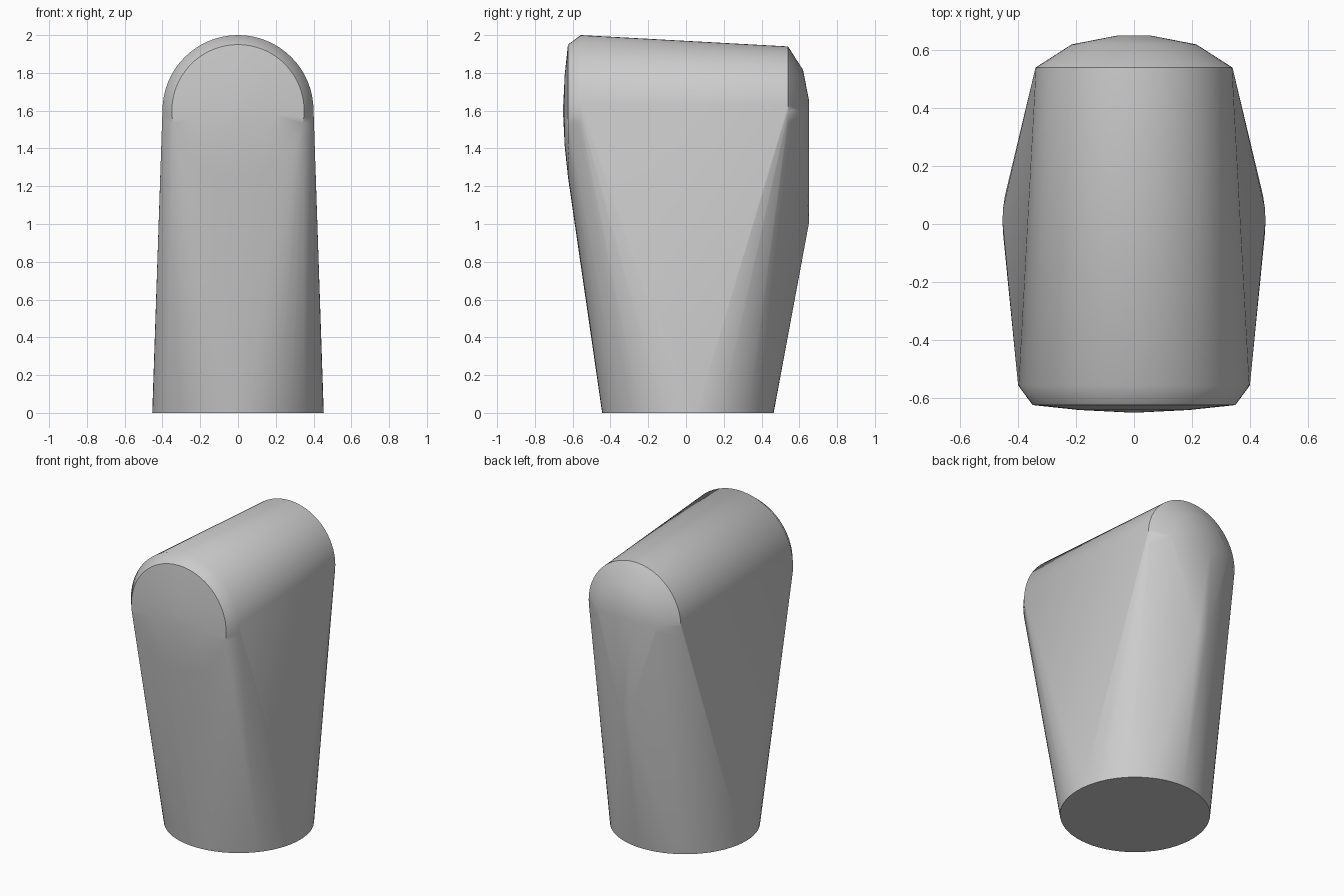
import bpy, bmesh, math

if "Cube" in bpy.data.objects:
    bpy.data.objects.remove(bpy.data.objects["Cube"], do_unlink=True)

SIDES = 64
HEAD_Z = 1.6


def circle(radius):
    for i in range(SIDES):
        a = 2 * math.pi * i / SIDES
        yield radius * math.cos(a), radius * math.sin(a)


bm = bmesh.new()

# Round foot
for u, v in circle(0.454):
    bm.verts.new((u, 0.01 + v, 0))

# Tapered head lying along y, domed at both ends: (y, radius)
head = [(-0.65, 0.03), (-0.642, 0.19), (-0.625, 0.35), (-0.557, 0.4),
        (0.54, 0.34), (0.62, 0.215), (0.65, 0.06)]
for y, radius in head:
    for u, v in circle(radius):
        bm.verts.new((u, y, HEAD_Z + v))

# Lower tip of the back ridge
for x in (-0.035, 0.035):
    bm.verts.new((x, 0.65, 1.0))

# Skin all parts with one convex shell
hull = bmesh.ops.convex_hull(bm, input=bm.verts[:])
loose = {g for g in hull["geom_interior"] + hull["geom_unused"]
         if isinstance(g, bmesh.types.BMVert)}
bmesh.ops.delete(bm, geom=list(loose), context="VERTS")
bmesh.ops.dissolve_limit(bm, angle_limit=math.radians(0.5),
                         verts=bm.verts[:], edges=bm.edges[:])
bmesh.ops.recalc_face_normals(bm, faces=bm.faces[:])

mesh = bpy.data.meshes.new("tapered_body")
bm.to_mesh(mesh)
bm.free()
body = bpy.data.objects.new("tapered_body", mesh)
bpy.context.collection.objects.link(body)

# Plain grey finish
grey = bpy.data.materials.new("plain_grey")
grey.use_nodes = True
colour = (0.6, 0.6, 0.6, 1)
grey.diffuse_color = colour
grey.node_tree.nodes["Principled BSDF"].inputs["Base Color"].default_value = colour
mesh.materials.append(grey)

bpy.ops.object.select_all(action="DESELECT")
body.select_set(True)
bpy.context.view_layer.objects.active = body
bpy.ops.object.shade_smooth_by_angle(angle=math.radians(40))
